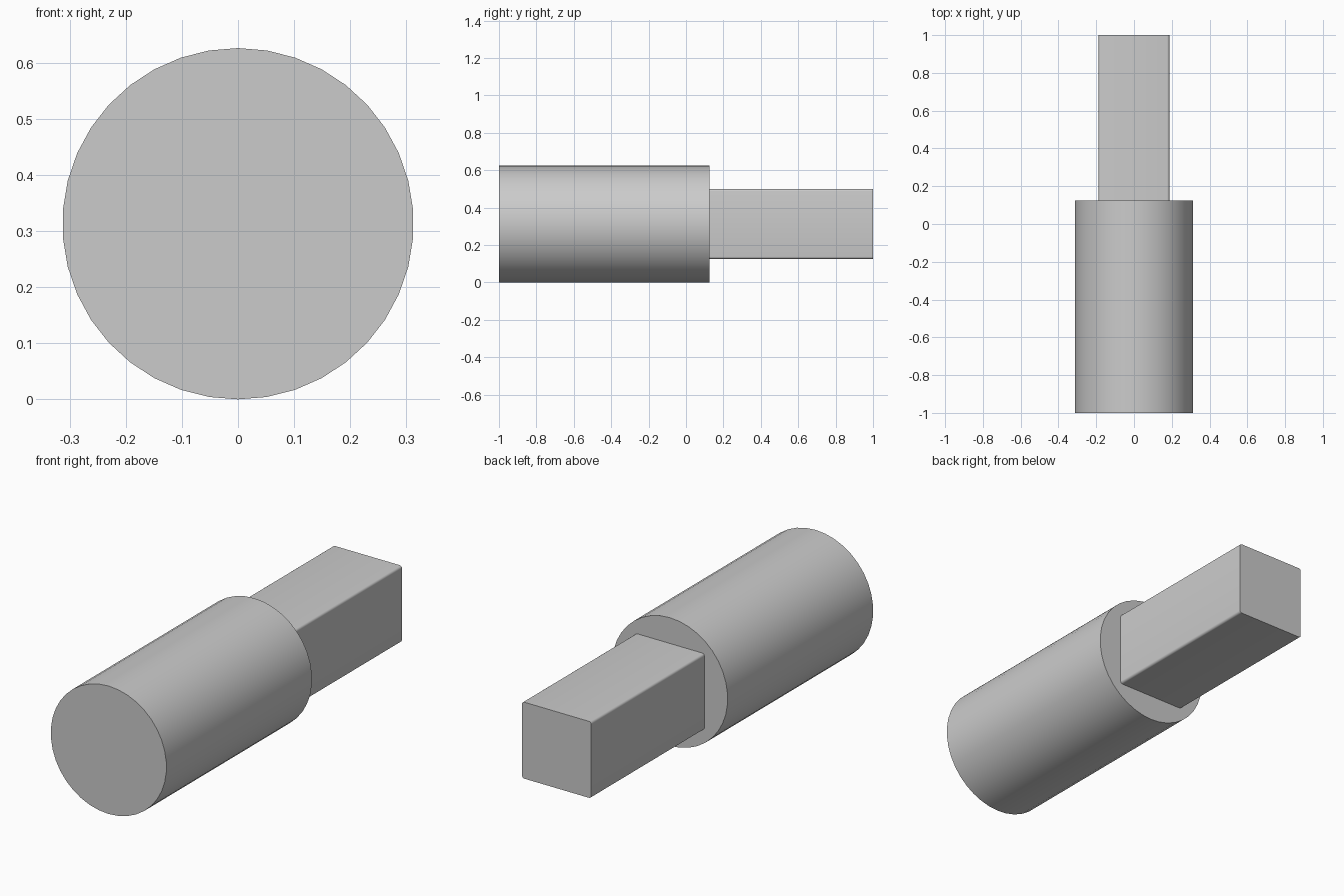
import bpy, bmesh, math
from mathutils import Matrix

cube = bpy.data.objects.get("Cube")
if cube:
    bpy.data.objects.remove(cube, do_unlink=True)

grey = bpy.data.materials.new("plain grey")
grey.use_nodes = True
grey.diffuse_color = (0.6, 0.6, 0.6, 1)
grey.node_tree.nodes["Principled BSDF"].inputs["Base Color"].default_value = (0.6, 0.6, 0.6, 1)

RADIUS = 0.313
SHOULDER = 0.125  # where the round body meets the square shank


def add_part(name, bm):
    """Turn a bmesh into a grey object, smooth except at sharp edges."""
    bmesh.ops.recalc_face_normals(bm, faces=bm.faces)
    mesh = bpy.data.meshes.new(name)
    bm.to_mesh(mesh)
    bm.free()
    mesh.materials.append(grey)
    obj = bpy.data.objects.new(name, mesh)
    bpy.context.collection.objects.link(obj)
    bpy.ops.object.select_all(action="DESELECT")
    obj.select_set(True)
    bpy.context.view_layer.objects.active = obj
    bpy.ops.object.shade_smooth_by_angle(angle=math.radians(35))
    return obj


# Round body, lying along y
bm = bmesh.new()
length = SHOULDER + 1
bmesh.ops.create_cone(bm, cap_ends=True, segments=38, radius1=RADIUS, radius2=RADIUS, depth=length)
bmesh.ops.transform(bm, verts=bm.verts, matrix=Matrix.Translation(
    (0, SHOULDER - length / 2, RADIUS)) @ Matrix.Rotation(math.radians(90), 4, "X"))
add_part("round_body", bm)

# Square shank with its four long edges slightly rounded
bm = bmesh.new()
length = 1 - SHOULDER
bmesh.ops.create_cube(bm, size=1, matrix=Matrix.Translation((0, 1 - length / 2, RADIUS))
                      @ Matrix.Diagonal((0.374, length, 0.374, 1)))
long_edges = [e for e in bm.edges if abs(e.verts[0].co.y - e.verts[1].co.y) > 0.1]
bmesh.ops.bevel(bm, geom=long_edges, offset=0.012, segments=4, profile=0.5, affect="EDGES")
add_part("square_shank", bm)
